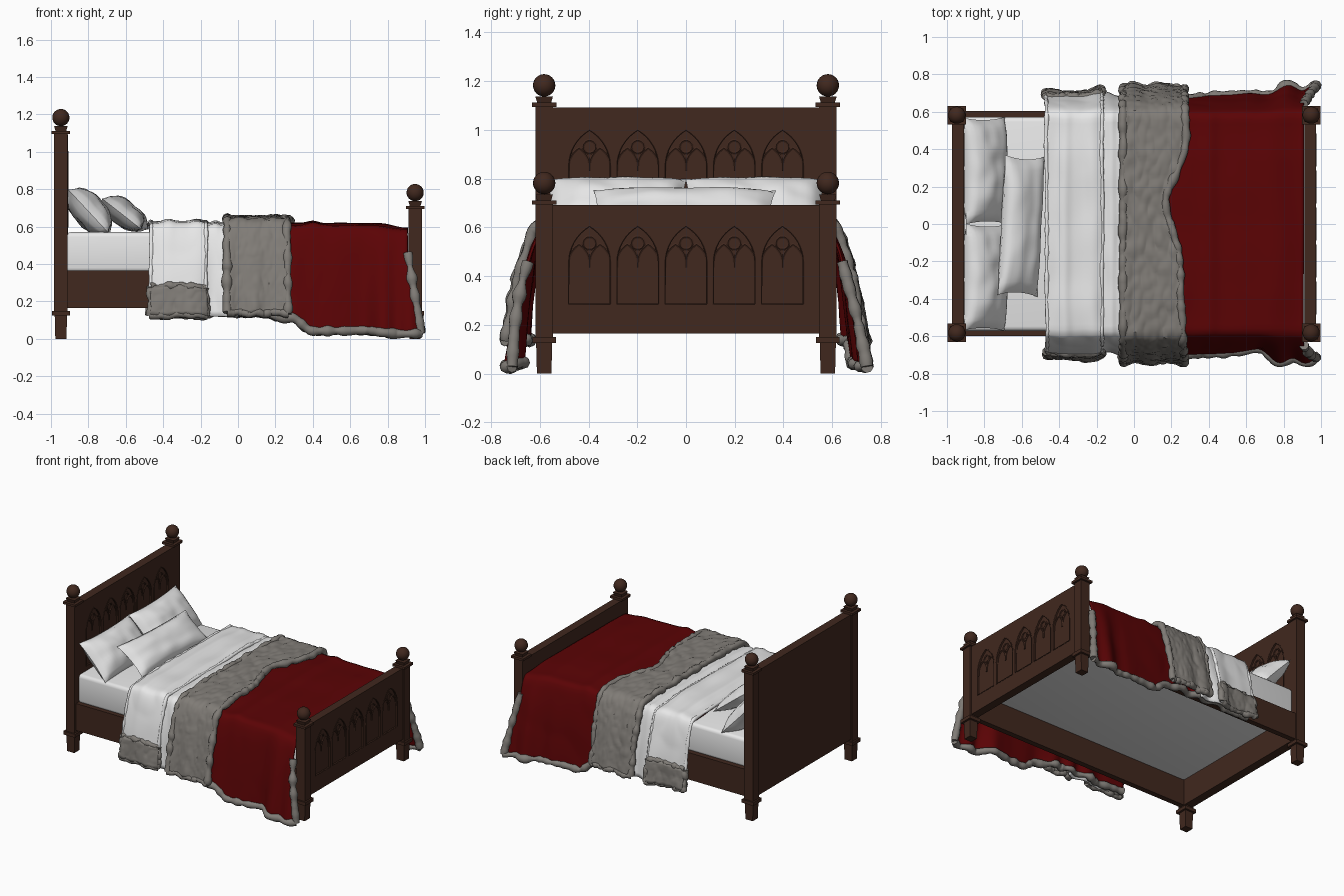
import bpy, bmesh, math
from mathutils import Vector, Matrix, noise

if "Cube" in bpy.data.objects:
    bpy.data.objects.remove(bpy.data.objects["Cube"])


def material(name, rgb):
    m = bpy.data.materials.new(name)
    m.use_nodes = True
    m.diffuse_color = (*rgb, 1)
    bsdf = m.node_tree.nodes["Principled BSDF"]
    bsdf.inputs["Base Color"].default_value = (*rgb, 1)
    bsdf.inputs["Roughness"].default_value = 0.8
    return m


WOOD = material("dark wood", (0.052, 0.021, 0.013))
RED = material("red cloth", (0.105, 0.001, 0.0015))
LINEN = material("white linen", (0.8, 0.8, 0.8))
FUR = material("grey fur", (0.215, 0.2, 0.182))


def activate(ob):
    bpy.ops.object.select_all(action='DESELECT')
    ob.select_set(True)
    bpy.context.view_layer.objects.active = ob


def finish(bm, name, mat, angle=None):
    me = bpy.data.meshes.new(name)
    bmesh.ops.recalc_face_normals(bm, faces=bm.faces[:])
    bm.to_mesh(me)
    bm.free()
    ob = bpy.data.objects.new(name, me)
    bpy.context.collection.objects.link(ob)
    me.materials.append(mat)
    activate(ob)
    if angle:
        bpy.ops.object.shade_smooth_by_angle(angle=math.radians(angle))
    return ob


def add_box(bm, lo, hi, taper=1.0):
    lo, hi = Vector(lo), Vector(hi)
    vs = bmesh.ops.create_cube(bm, size=1)["verts"]
    for v in vs:
        k = taper if v.co.z < 0 else 1
        v.co = (lo + hi) / 2 + Vector((v.co.x * k, v.co.y * k, v.co.z)) * (hi - lo)


def box(name, lo, hi, mat, bevel=0.0):
    bm = bmesh.new()
    add_box(bm, lo, hi)
    if bevel:
        bmesh.ops.bevel(bm, geom=bm.edges[:], offset=bevel, segments=3, affect='EDGES', profile=0.5)
    return finish(bm, name, mat, 35)


def grid(name, funcs, nu, nv, mat, thick=0.0, angle=45):
    """Sheet from f(u, v) with u and v in 0..1; several sheets are welded."""
    bm = bmesh.new()
    for f in funcs:
        rows = [[bm.verts.new(f(i / nu, j / nv)) for j in range(nv + 1)] for i in range(nu + 1)]
        for i in range(nu):
            for j in range(nv):
                bm.faces.new((rows[i][j], rows[i + 1][j], rows[i + 1][j + 1], rows[i][j + 1]))
    bmesh.ops.remove_doubles(bm, verts=bm.verts[:], dist=1e-5)
    ob = finish(bm, name, mat, angle)
    if thick:
        s = ob.modifiers.new("thickness", 'SOLIDIFY')
        s.thickness, s.offset = thick, 0


def tube(name, paths, radius, mat, fuzz=0.0, res=2):
    """Round strips along paths, with an uneven radius for fur."""
    cu = bpy.data.curves.new(name, 'CURVE')
    cu.dimensions, cu.bevel_depth, cu.bevel_resolution = '3D', radius, res
    cu.use_fill_caps = True
    for path in paths:
        sp = cu.splines.new('POLY')
        sp.points.add(len(path) - 1)
        for p, co in zip(sp.points, path):
            p.co = (*co, 1)
            p.radius = 1 + fuzz * noise.noise(Vector(co) * 22)
    cu.materials.append(mat)
    ob = bpy.data.objects.new(name, cu)
    bpy.context.collection.objects.link(ob)
    activate(ob)
    bpy.ops.object.convert(target='MESH')
    bpy.ops.object.shade_smooth_by_angle(angle=math.radians(50))


# ---- posts: leg, collar, shaft, cap, neck and ball
def post(name, x, y, top):
    bm = bmesh.new()
    for r, z0, z1, taper in ((0.033, 0, 0.125, 0.9), (0.048, 0.125, 0.15, 1), (0.036, 0.15, top, 1),
                             (0.05, top, top + 0.017, 1), (0.036, top + 0.017, top + 0.042, 0.8)):
        add_box(bm, (x - r, y - r, z0), (x + r, y + r, z1), taper)
    ball = Matrix.Translation((x, y, top + 0.088))
    bmesh.ops.create_uvsphere(bm, u_segments=20, v_segments=12, radius=0.046, matrix=ball)
    finish(bm, name, WOOD, 35)


for y, side in ((0.582, "left"), (-0.582, "right")):
    post("head_post_" + side, -0.947, y, 1.095)
    post("foot_post_" + side, 0.947, y, 0.694)
    box("side_rail_" + side, (-0.94, y - 0.018, 0.165), (0.94, y + 0.022, 0.365), WOOD)


# ---- boards with a carved row of pointed arches
def arch(y, base, spring, w):
    """Outline from lower right, over the point, to lower left."""
    arc = [(w * (2 * math.cos(a) - 1), 2 * w * math.sin(a)) for a in [math.pi / 3 * k / 8 for k in range(9)]]
    right = [(w, base - spring)] + arc
    return [(y + p, spring + q) for p, q in right] + [(y - p, spring + q) for p, q in right[-2::-1]]


def board(name, x0, x1, top, base, peak):
    ob = box(name, (x0, -0.56, 0.165), (x1, 0.56, top), WOOD)
    w, depth = 0.086, 0.012
    spring = peak - w * math.sqrt(3)
    bm, frames, tracery = bmesh.new(), [], []
    for k in range(-2, 3):
        y = k * 0.198
        pts = arch(y, base, spring, w)
        face = bm.faces.new([bm.verts.new((x1 - depth, *p)) for p in pts])
        new = bmesh.ops.extrude_face_region(bm, geom=[face])["geom"]
        bmesh.ops.translate(bm, vec=(0.05, 0, 0), verts=[v for v in new if isinstance(v, bmesh.types.BMVert)])
        frames.append([(x1, *p) for p in pts + pts[:1]])
        for s in (-1, 1):
            lancet = arch(y + s * w / 2, spring - 0.02, spring, w / 2)
            tracery.append([(x1 - depth, *p) for p in lancet])
        tracery.append([(x1 - depth, y + 0.026 * math.cos(a), spring + 0.08 + 0.026 * math.sin(a))
                        for a in [math.tau * i / 14 for i in range(15)]])
    cutter = finish(bm, name + "_cutter", WOOD)
    cutter.hide_render = True
    mod = ob.modifiers.new("arches", 'BOOLEAN')
    mod.operation, mod.solver, mod.object = 'DIFFERENCE', 'EXACT', cutter
    activate(ob)
    bpy.ops.object.modifier_apply(modifier=mod.name)
    bpy.data.objects.remove(cutter)
    tube(name + "_arch_moulding", frames, 0.004, WOOD, res=1)
    tube(name + "_tracery", tracery, 0.007, WOOD, res=1)


board("headboard", -0.974, -0.909, 1.092, 0.6, 1.0)
board("footboard", 0.911, 0.972, 0.692, 0.285, 0.605)

# ---- mattress
box("mattress", (-0.92, -0.572, 0.355), (0.92, 0.572, 0.57), LINEN, 0.025)


# ---- pillows
def pillow(name, centre, length, height, thick, lean, turn=0.0):
    rot = Matrix.Rotation(math.radians(turn), 3, 'Z') @ Matrix.Rotation(math.radians(lean), 3, 'Y')

    def half(sign):
        def f(u, v):
            a, b = 2 * u - 1, 2 * v - 1
            puff = ((1 - a ** 4) * (1 - b ** 4)) ** 0.55 * (1 - 0.3 * (a * a + b * b) / 2)
            crease = 1 + 0.15 * noise.noise(Vector((a * 2, b * 3, sign + length * 9)))
            p = Vector((a * height / 2 * (1 - 0.08 * (1 - b * b)),
                        b * length / 2 * (1 - 0.05 * (1 - a * a)), sign * thick / 2 * puff * crease))
            return rot @ p + Vector(centre)
        return f
    grid(name, [half(1), half(-1)], 16, 24, LINEN, angle=60)


pillow("back_pillow_left", (-0.795, 0.285, 0.682), 0.57, 0.32, 0.165, 47, 1)
pillow("back_pillow_right", (-0.795, -0.285, 0.682), 0.57, 0.32, 0.165, 47, -1)
pillow("front_pillow", (-0.603, -0.01, 0.668), 0.75, 0.27, 0.135, 38, -3)


# ---- draped covers: flat over the mattress, flaring down both sides
def smooth(x, a, b):
    t = min(max((x - a) / (b - a), 0), 1)
    return t * t * (3 - 2 * t)


def ridge(x, centre, width):
    return math.exp(-((x - centre) / width) ** 2)


def drape(x0, x1, high, low, flare, fold=0.012, bump=0.004, freq=9):
    """Surface f(u, v); x0, x1 take (y, drop), the rest take x."""
    def f(u, v):
        t = 2 * v - 1
        s = 1 if t >= 0 else -1
        d = max(abs(t) - 0.5, 0) * 2
        y = min(abs(t) * 2, 1) * 0.57
        a, b = x0(s * y, d), x1(s * y, d)
        x = a + (b - a) * u
        h = high(x)
        y += flare(x) * d ** 0.56 + fold * d * math.sin(24 * x + 2 * s + 3 * math.sin(7 * x))
        z = h - (h - low(x)) * d ** 1.15 - 0.01 * smooth(abs(t), 0.3, 0.5)
        n = noise.noise_vector(Vector((x * freq, s * y * freq * 0.6, z * freq * 0.6))) * bump
        return Vector((x + n.x * 0.5, s * (y + abs(n.y)), z + n.z))
    return f


def edge(f, side):
    """Sample one border of a sheet; side is u0, u1, v0 or v1."""
    k, n = int(side[1]), 120
    return [f(k, i / n) if side[0] == "u" else f(i / n, k) for i in range(n + 1)]


def const(c):
    return lambda *args: c


# red cover, running under the linen and spreading past the foot posts
red = drape(const(-0.45), lambda y, d: 0.908 + 0.068 * max(0, d - 0.25) / 0.75,
            lambda x: (0.59 + 0.022 * smooth(x, 0.05, 0.16) + 0.014 * ridge(x, 0.4, 0.04)
                       - 0.024 * smooth(x, 0.72, 0.92)),
            lambda x: 0.15 - 0.025 * smooth(x, 0.1, 0.25) - 0.07 * smooth(x, 0.28, 0.4) - 0.02 * smooth(x, 0.6, 0.97),
            lambda x: 0.085 + 0.025 * smooth(x, 0.1, 0.2) + 0.045 * smooth(x, 0.66, 0.8), 0.015, 0.008, 6)
grid("red_cover", [red], 75, 90, RED, 0.01)
end = edge(red, "u1")
tube("red_cover_fur_hem", [edge(red, "v0"), edge(red, "v1"), end[:23], end[-23:]], 0.024, FUR, 0.5)

# white sheet in two layers, the upper one turned up in a fur cuff
under = drape(const(-0.3), const(0.0), lambda x: 0.614 + 0.01 * ridge(x, -0.12, 0.02), const(0.13), const(0.12),
              0.012, 0.008)
grid("under_sheet", [under], 30, 80, LINEN, 0.012)
over = drape(const(-0.467), const(-0.172),
             lambda x: 0.618 + 0.012 * ridge(x, -0.37, 0.03) + 0.012 * ridge(x, -0.22, 0.04),
             const(0.135), const(0.135), 0.014, 0.014, 7)
grid("over_sheet", [over], 30, 90, LINEN, 0.014)
tube("over_sheet_hem", [edge(over, "u0"), edge(over, "u1")], 0.011, LINEN, 0.5)
for side, v0 in (("right", 0.0), ("left", 0.93)):
    def cuff(u, v, v0=v0):
        p = over(u * 1.02 - 0.01, v0 + 0.07 * v)
        return p + noise.noise_vector(p * 30) * 0.008
    grid("fur_cuff_" + side, [cuff], 28, 8, FUR, 0.04)
    tube("fur_cuff_hem_" + side, [edge(cuff, s) for s in ("u0", "u1", "v0", "v1")], 0.02, FUR, 0.5)

# fur band with rolled edges and a curved border
band = drape(const(-0.058), lambda y, d: 0.268 - 0.11 * ridge(y, 0.12, 0.2) + 0.02 * math.sin(5 * y) * (1 - d),
             const(0.64), const(0.15), const(0.16), 0.008, 0.011, 30)
grid("fur_band", [band], 36, 120, FUR, 0.03, 35)
tube("fur_band_edge", [edge(band, s) for s in ("u0", "u1", "v0", "v1")], 0.022, FUR, 0.6)
